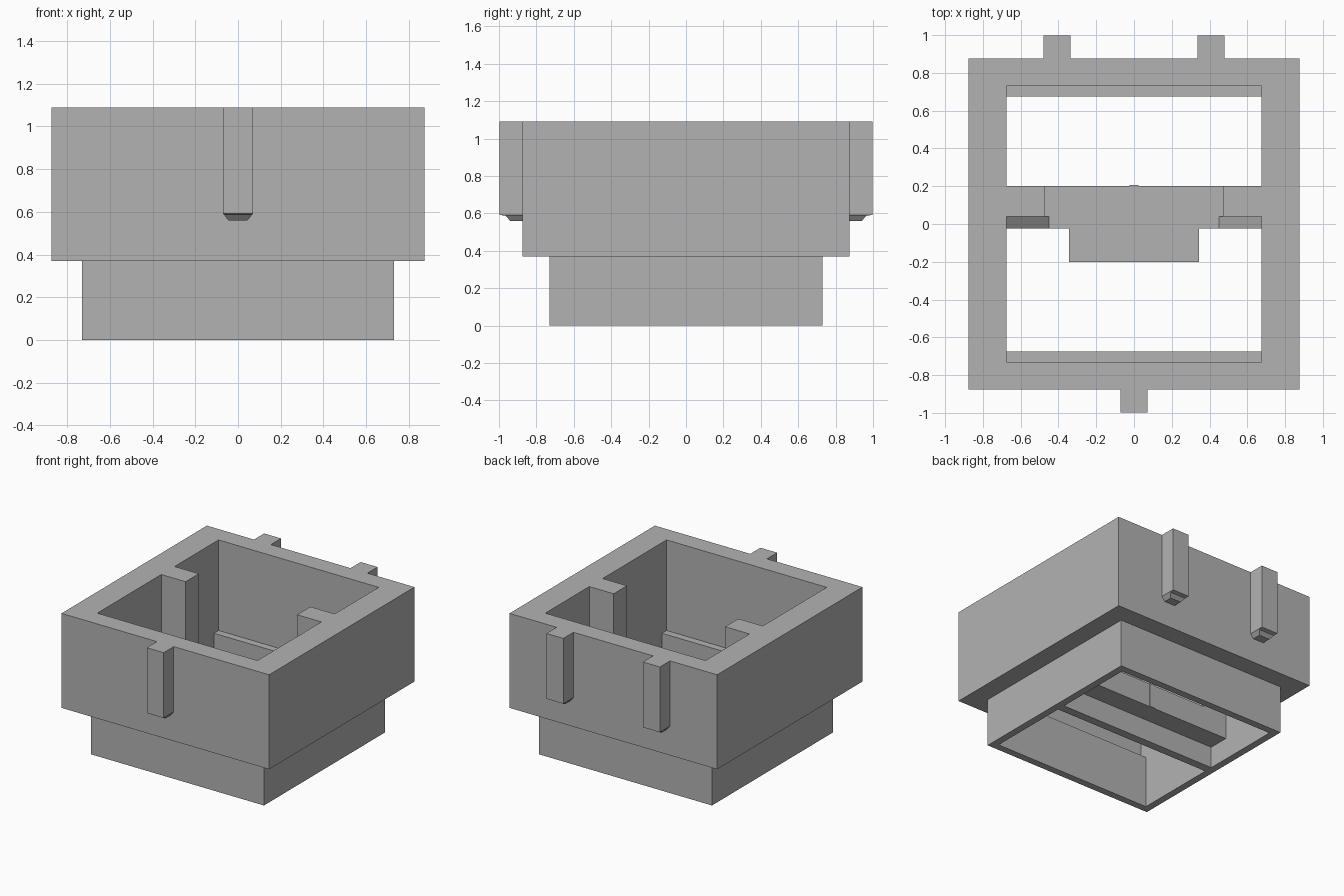
import bpy, bmesh

cube = bpy.data.objects.get("Cube")
if cube:
    bpy.data.objects.remove(cube, do_unlink=True)

GREY = (0.45, 0.45, 0.45, 1.0)
grey = bpy.data.materials.new("plain grey")
grey.use_nodes = True
grey.diffuse_color = GREY
grey.node_tree.nodes["Principled BSDF"].inputs["Base Color"].default_value = GREY


def finish(name, bm):
    """Turn a bmesh into a flat shaded grey object."""
    bmesh.ops.recalc_face_normals(bm, faces=bm.faces)
    mesh = bpy.data.meshes.new(name)
    bm.to_mesh(mesh)
    bm.free()
    mesh.materials.append(grey)
    obj = bpy.data.objects.new(name, mesh)
    bpy.context.collection.objects.link(obj)
    return obj


def rect(bm, x0, x1, y0, y1, z):
    return [bm.verts.new((x, y, z)) for x, y in ((x0, y0), (x1, y0), (x1, y1), (x0, y1))]


def bridge(bm, a, b):
    for i in range(4):
        j = (i + 1) % 4
        bm.faces.new((a[i], a[j], b[j], b[i]))


def stack(name, sections):
    """Closed solid through rectangles (x0, x1, y0, y1, z)."""
    bm = bmesh.new()
    loops = [rect(bm, *s) for s in sections]
    for a, b in zip(loops, loops[1:]):
        bridge(bm, a, b)
    bm.faces.new(loops[0])
    bm.faces.new(loops[-1])
    return finish(name, bm)


def box(name, x0, x1, y0, y1, z0, z1):
    return stack(name, [(x0, x1, y0, y1, z0), (x0, x1, y0, y1, z1)])


TOP, STEP, LEDGE = 1.09, 0.37, 0.40
BAR_LOW, BAR_TOP = 0.165, 0.35
OUT, LOW, IN, IN_Y = 0.875, 0.73, 0.675, 0.73

# Hollow stepped body: outside going up, then the cavity going down
bm = bmesh.new()
sections = [(LOW, LOW, 0), (LOW, LOW, STEP), (OUT, OUT, STEP), (OUT, OUT, TOP),
            (IN, IN_Y, TOP), (IN, IN_Y, LEDGE), (IN, IN, LEDGE), (IN, IN, 0)]
loops = [rect(bm, -x, x, -y, y, z) for x, y, z in sections]
for a, b in zip(loops, loops[1:] + loops[:1]):
    bridge(bm, a, b)
finish("body", bm)

# Cross bar with its thin divider and front shelf
box("divider", -IN, IN, -0.025, 0.04, 0, BAR_TOP)
box("cross_bar", -IN, IN, 0.04, 0.2, BAR_LOW, BAR_TOP)
box("shelf", -0.345, 0.345, -0.2, -0.025, BAR_LOW, BAR_TOP)
box("bar_nub", -0.025, 0.025, 0.2, 0.206, BAR_LOW, BAR_TOP)

# Inner posts and the sloped gussets in front of them
for side, label in ((1, "left"), (-1, "right")):
    box(label + "_post", *sorted((side * 0.47, side * IN)), 0.04, 0.2, BAR_TOP, TOP)
    bm = bmesh.new()
    ends = [[bm.verts.new((side * x, y, z)) for x, z in
             ((0.45, BAR_TOP), (IN, BAR_TOP), (IN, BAR_TOP + 0.25))] for y in (-0.025, 0.04)]
    for i in range(3):
        j = (i + 1) % 3
        bm.faces.new((ends[0][i], ends[0][j], ends[1][j], ends[1][i]))
    for end in ends:
        bm.faces.new(end)
    finish(label + "_gusset", bm)


# Outer guide tabs with a small tapered foot
def tab(name, cx, side):
    def section(hw, reach, z):
        y0, y1 = sorted((side * OUT, side * (OUT + reach)))
        return (cx - hw, cx + hw, y0, y1, z)
    stack(name, [section(0.045, 0.065, 0.56), section(0.066, 0.09, 0.587),
                 section(0.071, 0.122, 0.592), section(0.071, 0.122, TOP)])


tab("front_tab", 0, -1)
tab("back_left_tab", 0.407, 1)
tab("back_right_tab", -0.407, 1)
